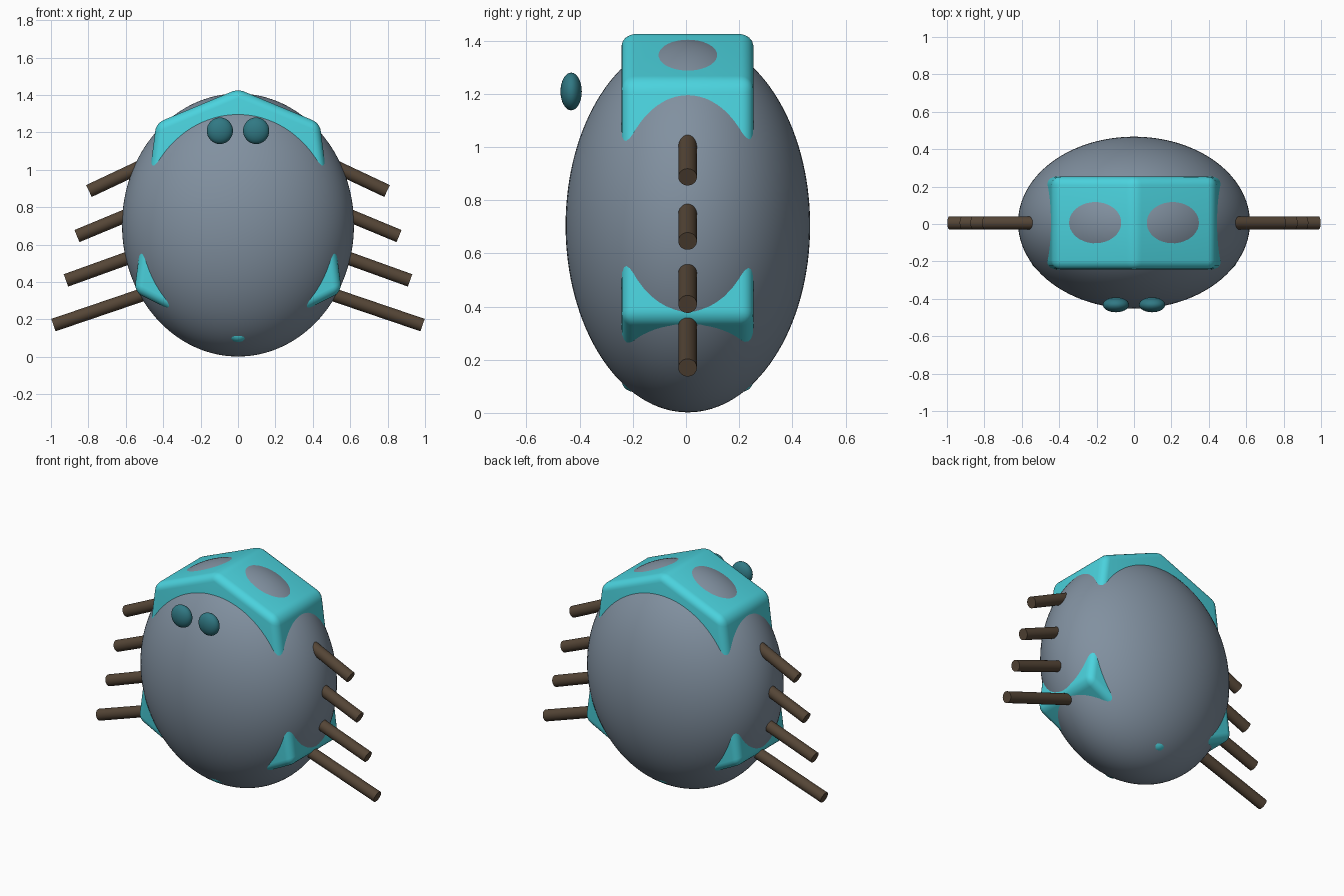
import bpy, bmesh
from mathutils import Vector

if "Cube" in bpy.data.objects:
    bpy.data.objects.remove(bpy.data.objects["Cube"])


def material(name, rgb):
    m = bpy.data.materials.new(name)
    m.diffuse_color = (*rgb, 1)
    m.use_nodes = True
    m.node_tree.nodes["Principled BSDF"].inputs["Base Color"].default_value = m.diffuse_color
    return m


SLATE = material("slate", (0.22, 0.28, 0.35))
CYAN = material("cyan", (0.07, 0.65, 0.73))
TEAL = material("dark_teal", (0.03, 0.19, 0.23))
BROWN = material("brown", (0.09, 0.06, 0.037))


def finish(name, mat):
    ob = bpy.context.object
    ob.name = name
    ob.data.materials.append(mat)
    bpy.ops.object.shade_smooth_by_angle()
    return ob


def ellipsoid(name, loc, radii, mat, seg=32, rings=16):
    bpy.ops.mesh.primitive_uv_sphere_add(segments=seg, ring_count=rings, radius=1, location=loc)
    bpy.context.object.scale = radii
    bpy.ops.object.transform_apply(location=False, rotation=False, scale=True)
    return finish(name, mat)


def rod(name, a, b, r, mat):
    a, b = Vector(a), Vector(b)
    bpy.ops.mesh.primitive_cylinder_add(vertices=32, radius=r, depth=(b - a).length, location=(a + b) / 2)
    bpy.context.object.rotation_euler = (b - a).to_track_quat('Z', 'Y').to_euler()
    return finish(name, mat)


# Egg-shaped body
ellipsoid("body", (0, 0.007, 0.705), (0.62, 0.46, 0.703), SLATE, 96, 64)

# Rounded hexagonal shell that pokes through the body
profile = [(0, 1.432), (-0.437, 1.25), (-0.555, 0.348), (0, 0.068), (0.555, 0.348), (0.437, 1.25)]
bm = bmesh.new()
face = bm.faces.new([bm.verts.new((x, -0.242, z)) for x, z in profile])
new = bmesh.ops.extrude_face_region(bm, geom=[face])["geom"]
bmesh.ops.translate(bm, vec=(0, 0.495, 0), verts=[v for v in new if isinstance(v, bmesh.types.BMVert)])
bmesh.ops.recalc_face_normals(bm, faces=bm.faces)
bmesh.ops.bevel(bm, geom=bm.edges[:], offset=0.045, segments=5, profile=0.5, affect='EDGES')
mesh = bpy.data.meshes.new("shell")
bm.to_mesh(mesh)
bm.free()
shell = bpy.data.objects.new("shell", mesh)
bpy.context.collection.objects.link(shell)
bpy.ops.object.select_all(action='DESELECT')
bpy.context.view_layer.objects.active = shell
shell.select_set(True)
finish("shell", CYAN)

# Legs: outer end x, z and slope of each, mirrored left and right
LEGS = [(0.797, 0.887, -0.47), (0.861, 0.646, -0.415), (0.92, 0.409, -0.36), (0.987, 0.17, -0.34)]
for side, s in (("right", 1), ("left", -1)):
    for i, (x, z, slope) in enumerate(LEGS, 1):
        xi = 0.48
        rod(f"{side}_leg_{i}", (s * xi, 0.006, z + slope * (xi - x)), (s * x, 0.006, z), 0.035, BROWN)
    # Eye floating in front of the upper body
    ellipsoid(f"{side}_eye", (s * 0.097, -0.432, 1.209), (0.07, 0.04, 0.071), TEAL)
